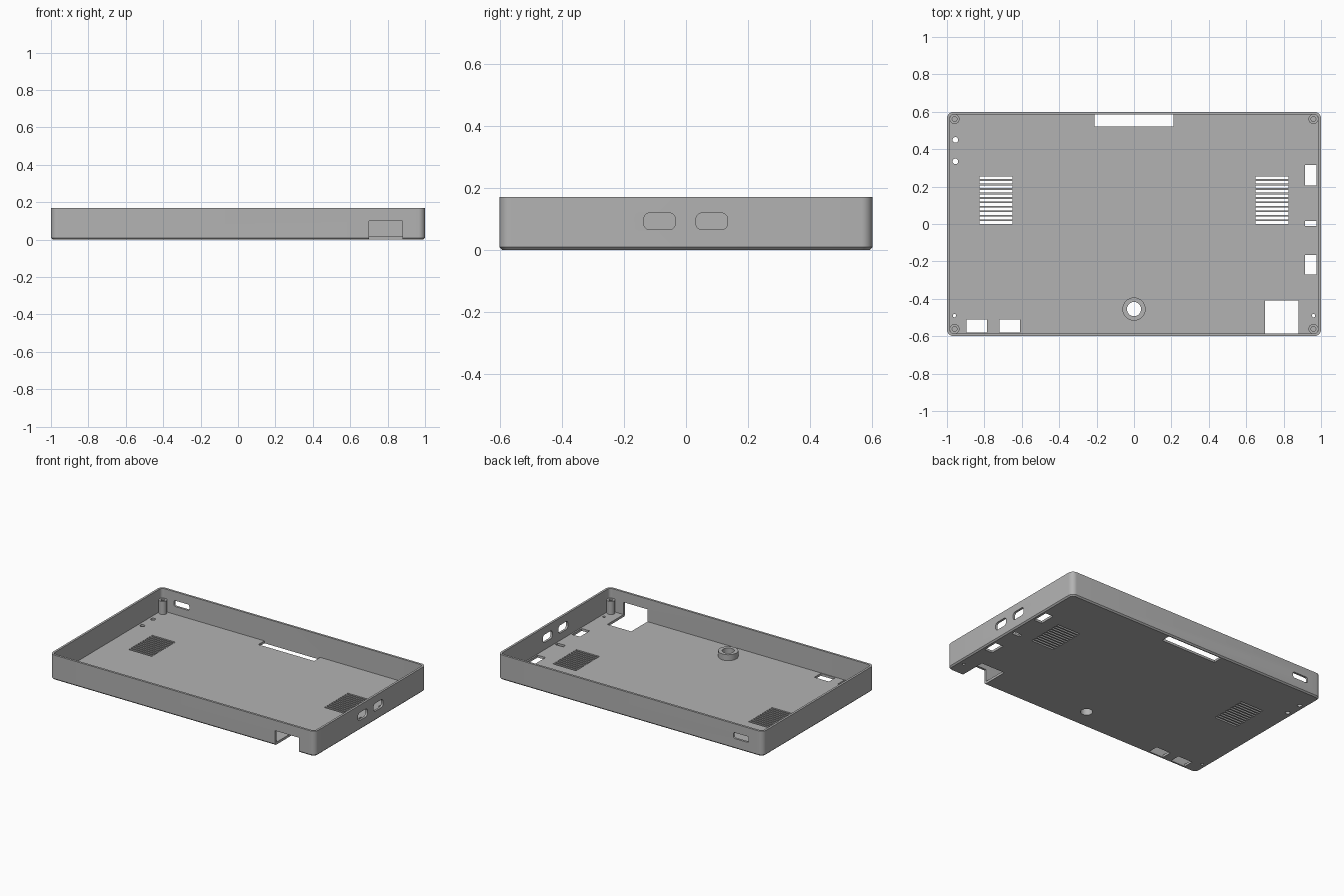
import bpy, bmesh
from math import cos, sin, pi

old = bpy.data.objects.get("Cube")
if old:
    bpy.data.objects.remove(old, do_unlink=True)

grey = bpy.data.materials.new("plain grey")
grey.use_nodes = True
GREY = (0.45, 0.45, 0.45, 1)
grey.diffuse_color = GREY
grey.node_tree.nodes["Principled BSDF"].inputs["Base Color"].default_value = GREY

LENGTH, DEPTH, HEIGHT = 1.0, 0.6, 0.17   # half length, half depth, full height
WALL, FLOOR, CHAMFER = 0.015, 0.016, 0.009


def rounded(hx, hy, r, steps=8):
    """Outline of a rounded rectangle centred on the origin."""
    pts = []
    for i, (sx, sy) in enumerate(((1, 1), (-1, 1), (-1, -1), (1, -1))):
        for k in range(steps + 1):
            a = (i + k / steps) * pi / 2
            pts.append((sx * (hx - r) + r * cos(a), sy * (hy - r) + r * sin(a)))
    return pts


def circle(r, n=32):
    return [(r * cos(2 * pi * k / n), r * sin(2 * pi * k / n)) for k in range(n)]


def loft(bm, sections, place, closed=False):
    """Skin (outline, height) sections; cap the ends, or join them in a loop."""
    rings = [[bm.verts.new(place(u, v, h)) for u, v in pts] for pts, h in sections]
    pairs = list(zip(rings, rings[1:]))
    if closed:
        pairs.append((rings[-1], rings[0]))
    else:
        bm.faces.new(rings[0])
        bm.faces.new(rings[-1])
    for a, b in pairs:
        for i in range(len(a)):
            j = (i + 1) % len(a)
            bm.faces.new((a[i], a[j], b[j], b[i]))


def at(x, y):
    return lambda u, v, h: (x + u, y + v, h)


def finish(bm, name):
    bmesh.ops.recalc_face_normals(bm, faces=bm.faces)
    mesh = bpy.data.meshes.new(name)
    bm.to_mesh(mesh)
    bm.free()
    mesh.materials.append(grey)
    obj = bpy.data.objects.new(name, mesh)
    bpy.context.collection.objects.link(obj)
    return obj


def smooth(obj):
    bpy.ops.object.select_all(action='DESELECT')
    obj.select_set(True)
    bpy.context.view_layer.objects.active = obj
    bpy.ops.object.shade_smooth_by_angle(angle=pi / 6)


# Tray: chamfered base, rounded outer walls, hollow inside
def outline(inset, r):
    return rounded(LENGTH - inset, DEPTH - inset, r)


bm = bmesh.new()
loft(bm, [(outline(CHAMFER, 0.027), 0), (outline(0, 0.036), CHAMFER),
          (outline(0, 0.036), HEIGHT), (outline(WALL, 0.021), HEIGHT),
          (outline(WALL, 0.021), FLOOR)], at(0, 0))
tray = finish(bm, "tray")

# Cutters for every opening
bm = bmesh.new()


def cut_box(x0, x1, y0, y1, top=0.05):
    hx, hy = (x1 - x0) / 2, (y1 - y0) / 2
    pts = [(-hx, -hy), (hx, -hy), (hx, hy), (-hx, hy)]
    loft(bm, [(pts, -0.05), (pts, top)], at(x0 + hx, y0 + hy))


def cut_hole(x, y, r):
    loft(bm, [(circle(r), -0.05), (circle(r), 0.05)], at(x, y))


cut_box(0.70, 0.88, -0.7, -0.41, 0.10)        # corner notch through front wall
cut_box(-0.21, 0.21, 0.52, 0.585)             # long slot at the back
for x in (-0.895, -0.72):                     # front floor windows
    cut_box(x, x + 0.11, -0.58, -0.51)
for y0, y1 in ((0.205, 0.315), (-0.01, 0.015), (-0.27, -0.165)):
    cut_box(0.915, 0.975, y0, y1)             # floor windows by the side wall
for x in (-0.825, 0.65):                      # vent slots
    for k in range(11):
        cut_box(x, x + 0.175, 0.001 + k * 0.024, 0.015 + k * 0.024)
for x, y, r in ((-0.955, 0.45, 0.015), (-0.955, 0.335, 0.015),
                (-0.96, -0.49, 0.009), (0.96, -0.49, 0.009), (0, -0.455, 0.038)):
    cut_hole(x, y, r)
port = rounded(0.051, 0.027, 0.02, 5)
for y in (-0.085, 0.083):                     # side ports
    loft(bm, [(port, 0.9), (port, 1.1)], lambda u, v, h, y=y: (h, y + u, 0.092 + v))
slot = rounded(0.058, 0.02, 0.012, 5)         # back wall slot
loft(bm, [(slot, 0.55), (slot, 0.65)], lambda u, v, h: (-0.835 + u, h, 0.09 + v))
cutter = finish(bm, "opening_cutter")
cutter.hide_render = True

mod = tray.modifiers.new("openings", 'BOOLEAN')
mod.operation, mod.solver, mod.object = 'DIFFERENCE', 'EXACT', cutter
bpy.ops.object.select_all(action='DESELECT')
tray.select_set(True)
bpy.context.view_layer.objects.active = tray
bpy.ops.object.modifier_apply(modifier=mod.name)
bpy.data.objects.remove(cutter, do_unlink=True)
smooth(tray)

# Raised ring around the large floor hole
bm = bmesh.new()
loft(bm, [(circle(0.062), 0.012), (circle(0.062), 0.056),
          (circle(0.038), 0.056), (circle(0.038), 0.012)], at(0, -0.455), closed=True)
smooth(finish(bm, "floor_ring"))

# Screw posts with blind holes in the corners
for sx, side in ((-1, "right"), (1, "left")):
    for sy, end in ((-1, "front"), (1, "back")):
        bm = bmesh.new()
        loft(bm, [(circle(0.026), 0.012), (circle(0.026), 0.105),
                  (circle(0.013), 0.105), (circle(0.013), 0.03)],
             at(sx * 0.959, sy * 0.561))
        smooth(finish(bm, f"screw_post_{end}_{side}"))
